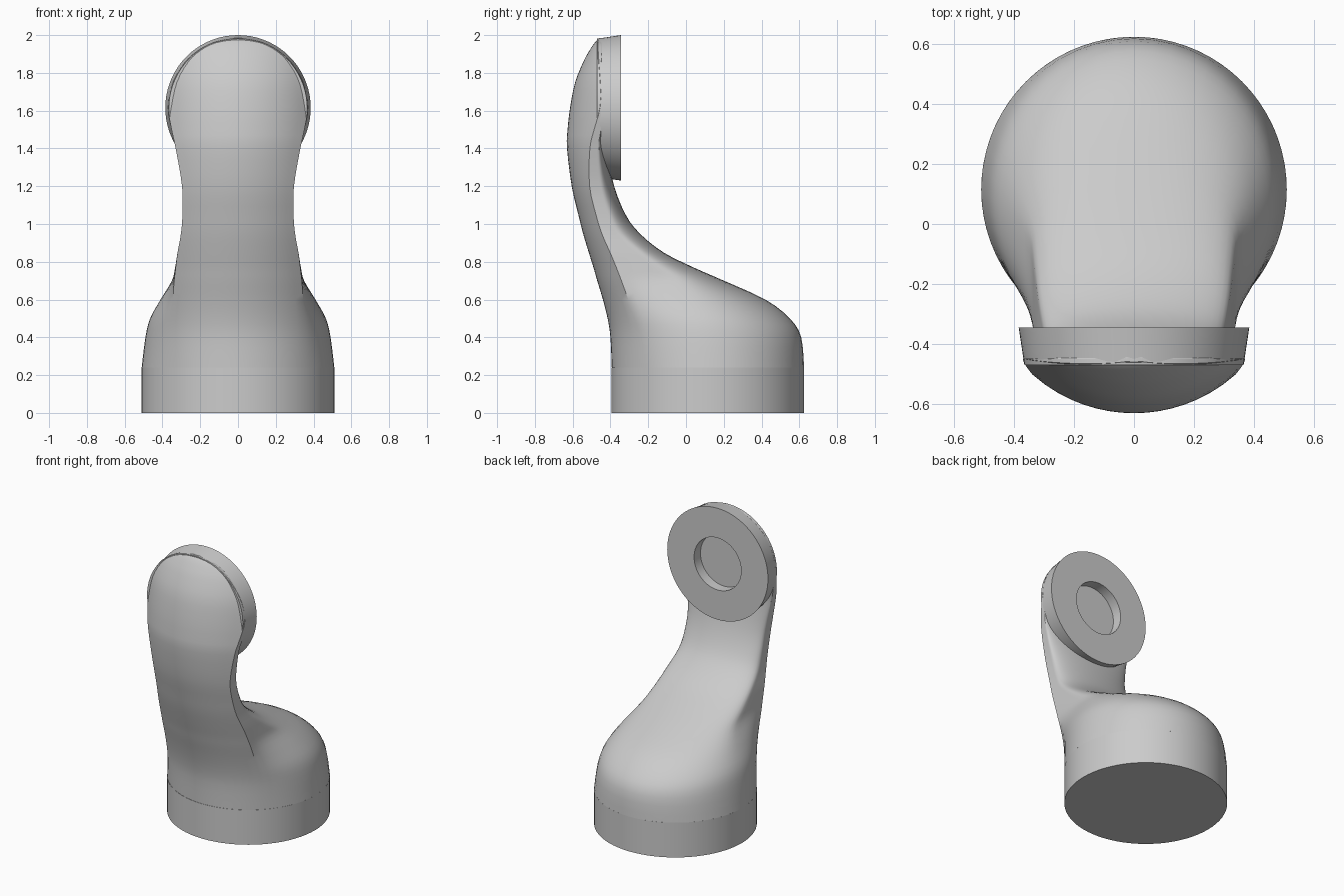
import bpy, bmesh, math
from mathutils import Vector

cube = bpy.data.objects.get("Cube")
if cube:
    bpy.data.objects.remove(cube, do_unlink=True)

GREY = (0.6, 0.6, 0.6, 1)
mat = bpy.data.materials.new("plain grey")
mat.use_nodes = True
mat.diffuse_color = GREY
mat.node_tree.nodes["Principled BSDF"].inputs["Base Color"].default_value = GREY

R = 0.51          # base radius, also the curvature of the front
BASE_Y = 0.115
HEAD_Z = 1.615


def loft(name, rings, cap_start=True, cap_end=True):
    """Skin a list of equal-length closed rings."""
    bm = bmesh.new()
    loops = [[bm.verts.new(p) for p in ring] for ring in rings]
    n = len(loops[0])
    for a, b in zip(loops, loops[1:]):
        for i in range(n):
            j = (i + 1) % n
            bm.faces.new((a[i], a[j], b[j], b[i]))
    if cap_start:
        bm.faces.new(loops[0][::-1])
    if cap_end:
        bm.faces.new(loops[-1])
    bmesh.ops.recalc_face_normals(bm, faces=bm.faces)
    mesh = bpy.data.meshes.new(name)
    bm.to_mesh(mesh)
    bm.free()
    mesh.materials.append(mat)
    obj = bpy.data.objects.new(name, mesh)
    bpy.context.collection.objects.link(obj)
    bpy.ops.object.select_all(action='DESELECT')
    obj.select_set(True)
    bpy.context.view_layer.objects.active = obj
    bpy.ops.object.shade_smooth_by_angle(angle=math.radians(30))
    return obj


def circle(radius, place, count=72):
    return [place(radius * math.cos(math.tau * i / count),
                  radius * math.sin(math.tau * i / count)) for i in range(count)]


def section(z, front, back, width, edge, mid):
    """Closed outline: shallow front arc, flank to the widest point, round back."""
    edge = min(edge, width)
    edge_y = front + R - math.sqrt(R * R - edge * edge)
    half = []
    for i in range(9):
        x = edge * i / 8
        half.append((x, front + R - math.sqrt(R * R - x * x)))
    a = max(math.acos(edge / width), 0.02)
    for i in range(1, 8):
        t = a * (1 - i / 7)
        half.append((width * math.cos(t), mid - (mid - edge_y) * math.sin(t) / math.sin(a)))
    for i in range(1, 13):
        t = math.pi / 2 * i / 12
        half.append((width * math.cos(t), mid + (back - mid) * math.sin(t)))
    mirror = [(-x, y) for x, y in half[-2:0:-1]]
    return [(x, y, z) for x, y in half + mirror]


def smooth_rows(rows, steps=3):
    """Catmull-Rom interpolation between key sections."""
    out = []
    for i in range(len(rows) - 1):
        p0, p1, p2, p3 = (rows[max(i - 1, 0)], rows[i], rows[i + 1],
                          rows[min(i + 2, len(rows) - 1)])
        for s in range(steps):
            t = s / steps
            out.append([b + 0.5 * t * (c - a + t * (2*a - 5*b + 4*c - d + t * (3*(b - c) + d - a)))
                        for a, b, c, d in zip(p0, p1, p2, p3)])
    return out + [rows[-1]]


# Round base
loft("base", [circle(R, lambda u, v, z=z: (u, v + BASE_Y, z)) for z in (0, 0.24)])

# Body and neck: height, front y, back y, half width, front edge, widest y
rows = [
    (0.24, -0.393, 0.625, 0.51, 0.36, 0.115),
    (0.4, -0.4, 0.61, 0.49, 0.36, 0.1),
    (0.5, -0.415, 0.55, 0.465, 0.355, 0.08),
    (0.6, -0.44, 0.42, 0.41, 0.345, 0.03),
    (0.7, -0.47, 0.2, 0.35, 0.338, -0.05),
    (0.77, -0.49, 0.04, 0.333, 0.33, -0.15),
    (0.85, -0.515, -0.12, 0.32, 0.32, -0.25),
    (0.95, -0.545, -0.245, 0.302, 0.302, -0.36),
    (1.05, -0.57, -0.32, 0.294, 0.294, -0.41),
    (1.2, -0.605, -0.38, 0.296, 0.296, -0.45),
    (1.4, -0.63, -0.425, 0.33, 0.33, -0.465),
]
# Front of the head follows a circle
for z, front in ((1.5, -0.627), (1.62, -0.613), (1.75, -0.587), (1.86, -0.543),
                 (1.92, -0.51), (1.96, -0.483), (1.984, -0.46)):
    w = math.sqrt(max(0.37 ** 2 - (z - HEAD_Z) ** 2, 0.0001))
    rows.append((z, front, -0.43, w, w, -0.45))
loft("body_and_neck", [section(*r) for r in smooth_rows(rows)])

# Tapered head disc with a round recess in its back
profile = [(0.366, -0.47), (0.385, -0.345), (0.18, -0.345), (0.18, -0.415)]
loft("head_disc", [circle(r, lambda u, v, y=y: (u, y, v + HEAD_Z)) for r, y in profile])
